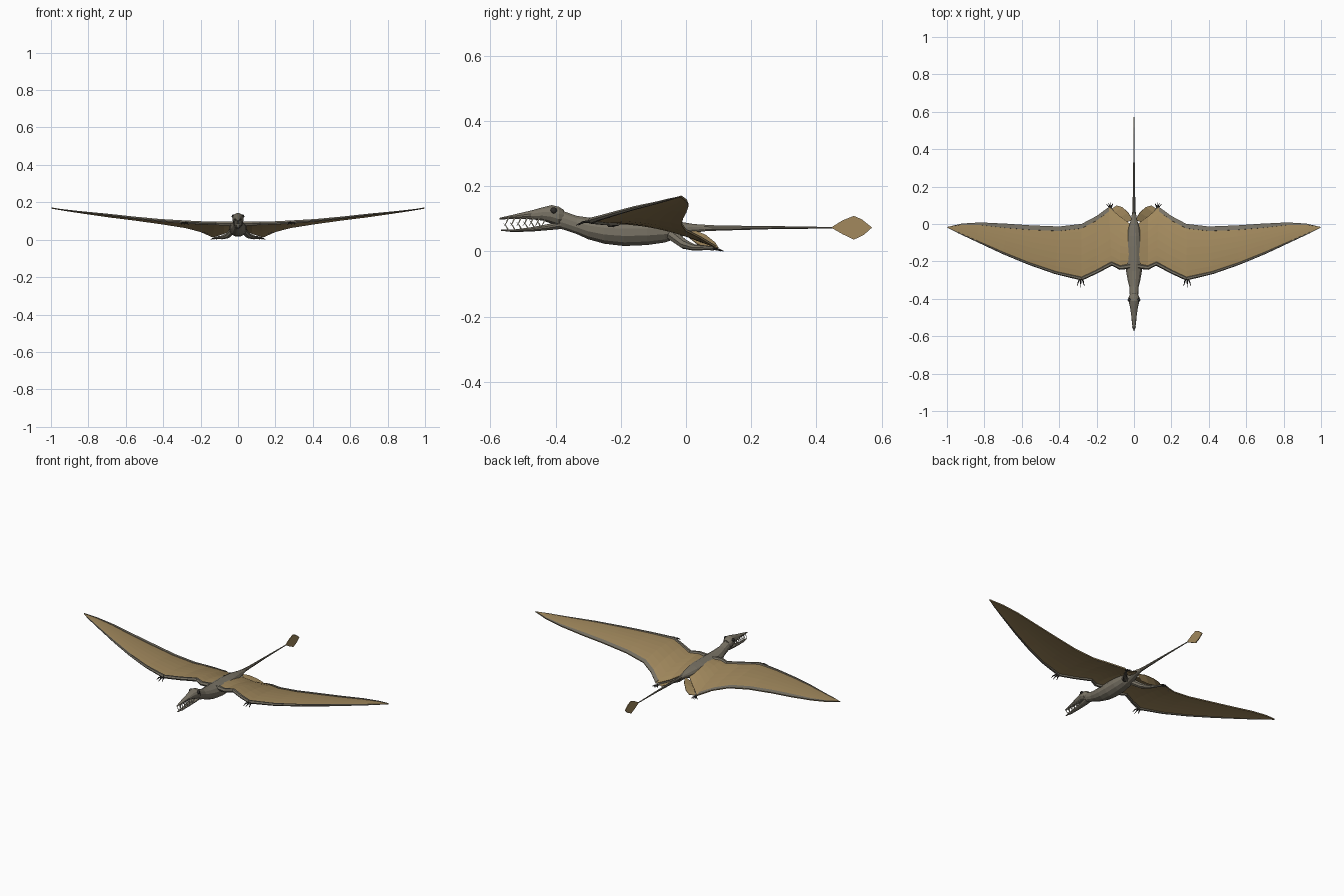
import bpy, bmesh, math
from mathutils import Vector


def material(name, rgb):
    m = bpy.data.materials.new(name)
    m.diffuse_color = (*rgb, 1)
    return m


SKIN = material("skin", (0.19, 0.17, 0.13))
TAN = material("membrane", (0.36, 0.25, 0.11))
DARK = material("dark", (0.03, 0.028, 0.025))
IVORY = material("ivory", (0.75, 0.70, 0.55))


def finish(name, bm, mat, mirror=False, thick=0):
    bmesh.ops.recalc_face_normals(bm, faces=bm.faces)
    me = bpy.data.meshes.new(name)
    bm.to_mesh(me)
    bm.free()
    ob = bpy.data.objects.new(name, me)
    bpy.context.collection.objects.link(ob)
    me.materials.append(mat)
    if thick:
        s = ob.modifiers.new("thickness", 'SOLIDIFY')
        s.thickness, s.offset = thick, 0
    if mirror:
        ob.modifiers.new("mirror", 'MIRROR')
    return ob


def skin_rings(bm, rings):
    n = len(rings[0])
    for a, b in zip(rings, rings[1:]):
        for i in range(n):
            bm.faces.new((a[i], a[(i + 1) % n], b[(i + 1) % n], b[i]))
    bm.faces.new(rings[0])
    bm.faces.new(rings[-1])


def loft(name, stations, mat=SKIN, sides=12):
    """Elliptic sections along y: (y, half width, z low, z high)."""
    bm = bmesh.new()
    rings = []
    for y, w, lo, hi in stations:
        ring = []
        for i in range(sides):
            a = math.tau * (i + 0.5) / sides
            ring.append(bm.verts.new((w * math.cos(a), y, (lo + hi) / 2 + (hi - lo) / 2 * math.sin(a))))
        rings.append(ring)
    skin_rings(bm, rings)
    return finish(name, bm, mat)


def tube(bm, pts, radii, sides=6):
    pts = [Vector(p) for p in pts]
    rings = []
    for i, p in enumerate(pts):
        d = (pts[min(i + 1, len(pts) - 1)] - pts[max(i - 1, 0)]).normalized()
        u = d.cross(Vector((0, 0, 1)))
        u = u.normalized() if u.length > 1e-4 else Vector((1, 0, 0))
        v = u.cross(d)
        rings.append([bm.verts.new(p + radii[i] * (math.cos(math.tau * k / sides) * u
                      + math.sin(math.tau * k / sides) * v)) for k in range(sides)])
    skin_rings(bm, rings)


def grid(name, rows, mat, thick):
    bm = bmesh.new()
    vs = [[bm.verts.new(p) for p in r] for r in rows]
    for a, b in zip(vs, vs[1:]):
        for i in range(len(a) - 1):
            bm.faces.new((a[i], a[i + 1], b[i + 1], b[i]))
    return finish(name, bm, mat, True, thick)


# Trunk with neck
loft("body", [(-0.40, 0.022, 0.072, 0.132), (-0.37, 0.024, 0.064, 0.122), (-0.335, 0.026, 0.052, 0.110),
              (-0.30, 0.035, 0.036, 0.105), (-0.25, 0.044, 0.022, 0.102), (-0.19, 0.048, 0.015, 0.102),
              (-0.12, 0.047, 0.018, 0.101), (-0.065, 0.040, 0.026, 0.098), (-0.02, 0.030, 0.042, 0.092),
              (0.02, 0.018, 0.056, 0.085), (0.06, 0.010, 0.062, 0.081)])
# Tail and its upright vane
loft("tail", [(0.0, 0.014, 0.058, 0.086), (0.10, 0.008, 0.063, 0.080), (0.27, 0.005, 0.068, 0.078),
              (0.45, 0.003, 0.070, 0.075)], sides=8)
bm = bmesh.new()
vane = [(0.445, 0.073), (0.48, 0.095), (0.515, 0.109), (0.54, 0.098), (0.571, 0.073),
        (0.545, 0.050), (0.515, 0.036), (0.48, 0.053)]
bm.faces.new([bm.verts.new((0, y, z)) for y, z in vane])
finish("tail_vane", bm, TAN, thick=0.005)

# Head: skull with upper jaw, and lower jaw
loft("skull", [(-0.375, 0.020, 0.085, 0.128), (-0.39, 0.029, 0.076, 0.138), (-0.412, 0.030, 0.084, 0.143),
               (-0.44, 0.023, 0.094, 0.136), (-0.475, 0.017, 0.098, 0.126), (-0.53, 0.010, 0.099, 0.113),
               (-0.572, 0.003, 0.098, 0.103)])
loft("lower_jaw", [(-0.385, 0.022, 0.068, 0.095), (-0.42, 0.020, 0.065, 0.085), (-0.47, 0.014, 0.061, 0.075),
                   (-0.53, 0.009, 0.059, 0.067), (-0.567, 0.003, 0.063, 0.067)])
bm = bmesh.new()
bmesh.ops.create_uvsphere(bm, u_segments=12, v_segments=8, radius=0.010)
bmesh.ops.translate(bm, verts=bm.verts, vec=(0.024, -0.406, 0.125))
finish("eye", bm, DARK, True)

# Forward-leaning teeth
bm = bmesh.new()
for i in range(7):
    y = -0.545 + 0.019 * i
    x = 0.006 + 0.0013 * i
    tube(bm, [(x, y, 0.102), (x + 0.003, y - 0.006, 0.088), (x + 0.003, y - 0.013, 0.078)],
         [0.0026, 0.0018, 0.0004], 5)
for i in range(6):
    y = -0.545 + 0.020 * i
    x = 0.005 + 0.0014 * i
    z = 0.065 + 0.002 * i
    tube(bm, [(x, y, z), (x + 0.003, y - 0.007, z + 0.012), (x + 0.003, y - 0.015, z + 0.021)],
         [0.0025, 0.0017, 0.0004], 5)
finish("teeth", bm, IVORY, True)

# Wing membrane between leading and trailing edge stations
lead = [(0.02, -0.225, 0.086), (0.075, -0.233, 0.086), (0.12, -0.212, 0.088), (0.20, -0.255, 0.090),
        (0.28, -0.292, 0.094), (0.42, -0.26, 0.104), (0.56, -0.212, 0.118), (0.70, -0.155, 0.134),
        (0.85, -0.087, 0.150), (0.94, -0.046, 0.161), (0.998, -0.018, 0.168)]
trail = [(0.02, 0.0, 0.062), (0.075, 0.04, 0.032), (0.135, 0.09, 0.014), (0.20, 0.042, 0.043),
         (0.28, 0.0, 0.064), (0.40, -0.014, 0.083), (0.55, -0.008, 0.104), (0.68, 0.001, 0.120),
         (0.82, 0.008, 0.140), (0.92, 0.002, 0.155), (0.998, -0.016, 0.168)]
CH = 7
rows, rim = [], []
for i, (a, b) in enumerate(zip(lead, trail)):
    a, b = Vector(a), Vector(b)
    arch = 0.016 * (1 - a.x)
    row = [a.lerp(b, j / CH) + Vector((0, 0, arch * 4 * j / CH * (1 - j / CH))) for j in range(CH + 1)]
    rows.append(row)
    # Darker border strip lying over the rear edge
    if i >= 2:
        t = min(0.024 / max((b - a).length, 0.024), 0.35)
        inner = row[-1].lerp(row[-2], t * CH) if t * CH < 1 else row[-2]
        up = Vector((0, 0, 0.0015))
        rim.append([inner + up, b + up])
grid("wing_membrane", rows, TAN, 0.004)
grid("wing_rear_border", rim, SKIN, 0.006)

# Arm and long wing finger
bm = bmesh.new()
tube(bm, lead[:5], [0.014, 0.012, 0.011, 0.010, 0.010])
tube(bm, lead[4:], [0.010, 0.008, 0.007, 0.006, 0.004, 0.003, 0.001])
finish("wing_bones", bm, SKIN, True)

# Three hand claws on each wrist
bm = bmesh.new()
for k in (-1, 0, 1):
    tube(bm, [(0.283 + 0.006 * k, -0.290, 0.092), (0.285 + 0.015 * k, -0.315, 0.090),
              (0.285 + 0.019 * k, -0.338 + 0.008 * abs(k), 0.080)], [0.005, 0.0035, 0.0007], 5)
finish("hand_claws", bm, DARK, True)

# Hind legs
bm = bmesh.new()
tube(bm, [(0.025, -0.045, 0.052), (0.055, -0.005, 0.022), (0.085, 0.025, 0.012),
          (0.110, 0.062, 0.011), (0.125, 0.085, 0.009)], [0.018, 0.015, 0.010, 0.007, 0.006], 8)
finish("hind_leg", bm, SKIN, True)

# Toes
bm = bmesh.new()
for k in range(4):
    a = math.radians(112 - 22 * k)
    d = Vector((math.cos(a), math.sin(a), 0))
    o = Vector((0.124, 0.082, 0.008))
    tube(bm, [o, o + d * 0.018 - Vector((0, 0, 0.002)), o + d * 0.034 - Vector((0, 0, 0.0072))],
         [0.004, 0.003, 0.0007], 5)
finish("toes", bm, DARK, True)

# Small membrane between leg and tail base
grid("leg_membrane", [[(0.006, 0.02, 0.066), (0.04, 0.01, 0.042)],
                      [(0.030, 0.060, 0.050), (0.075, 0.035, 0.022)],
                      [(0.062, 0.090, 0.026), (0.102, 0.062, 0.012)],
                      [(0.092, 0.099, 0.011), (0.120, 0.082, 0.010)]], TAN, 0.003)
